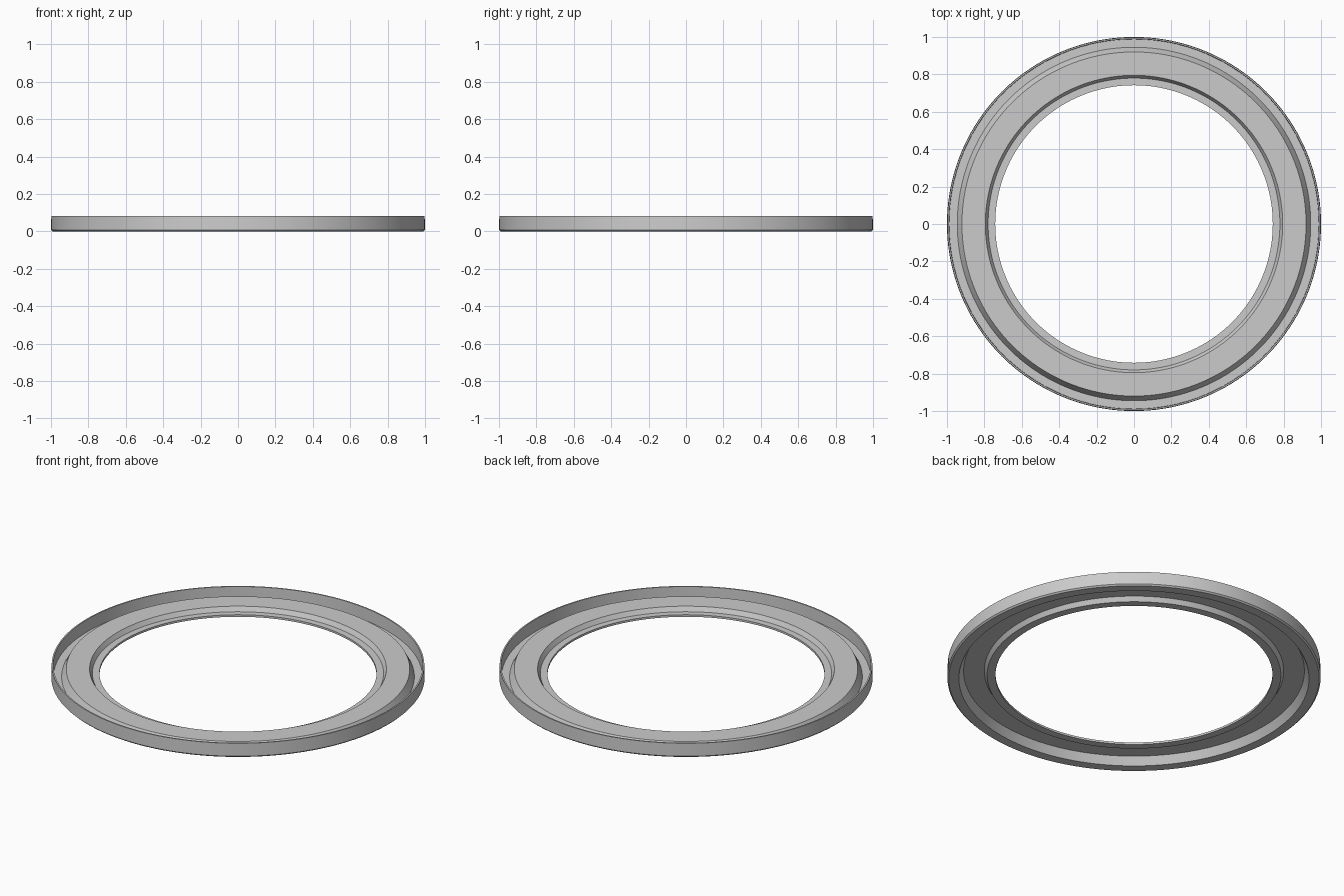
import bpy, bmesh, math

cube = bpy.data.objects.get("Cube")
if cube:
    bpy.data.objects.remove(cube, do_unlink=True)

SEGMENTS = 160

# Single plain grey finish
grey = bpy.data.materials.new("plain grey")
grey.use_nodes = True
colour = (0.6, 0.6, 0.6, 1)
grey.diffuse_color = colour
grey.node_tree.nodes["Principled BSDF"].inputs["Base Color"].default_value = colour

# Closed cross-section (radius, height): thin pressed sheet with an upright
# rim, a low gutter, a raised band and a lower inner lip
top_side = [(0.998, 0.083), (0.99, 0.083), (0.988, 0.012), (0.945, 0.012),
            (0.92, 0.058), (0.795, 0.058), (0.78, 0.032), (0.742, 0.032)]
under_side = [(0.742, 0.02), (0.787, 0.02), (0.802, 0.046), (0.913, 0.046),
              (0.938, 0.0), (0.992, 0.0), (1.0, 0.008)]
profile = top_side + under_side


def lathe(name, points, material):
    """Revolve a closed cross-section around the z axis."""
    bm = bmesh.new()
    rings = []
    for i in range(SEGMENTS):
        a = 2 * math.pi * i / SEGMENTS
        rings.append([bm.verts.new((r * math.cos(a), r * math.sin(a), z))
                      for r, z in points])
    n = len(points)
    for i, ring in enumerate(rings):
        nxt = rings[(i + 1) % SEGMENTS]
        for j in range(n):
            k = (j + 1) % n
            bm.faces.new((ring[j], ring[k], nxt[k], nxt[j]))
    bmesh.ops.recalc_face_normals(bm, faces=bm.faces)
    mesh = bpy.data.meshes.new(name)
    bm.to_mesh(mesh)
    bm.free()
    mesh.materials.append(material)
    obj = bpy.data.objects.new(name, mesh)
    bpy.context.collection.objects.link(obj)
    return obj


ring = lathe("stepped_ring", profile, grey)

# Smooth round the ring, crisp at the steps
bpy.ops.object.select_all(action="DESELECT")
ring.select_set(True)
bpy.context.view_layer.objects.active = ring
bpy.ops.object.shade_smooth_by_angle(angle=math.radians(25))
